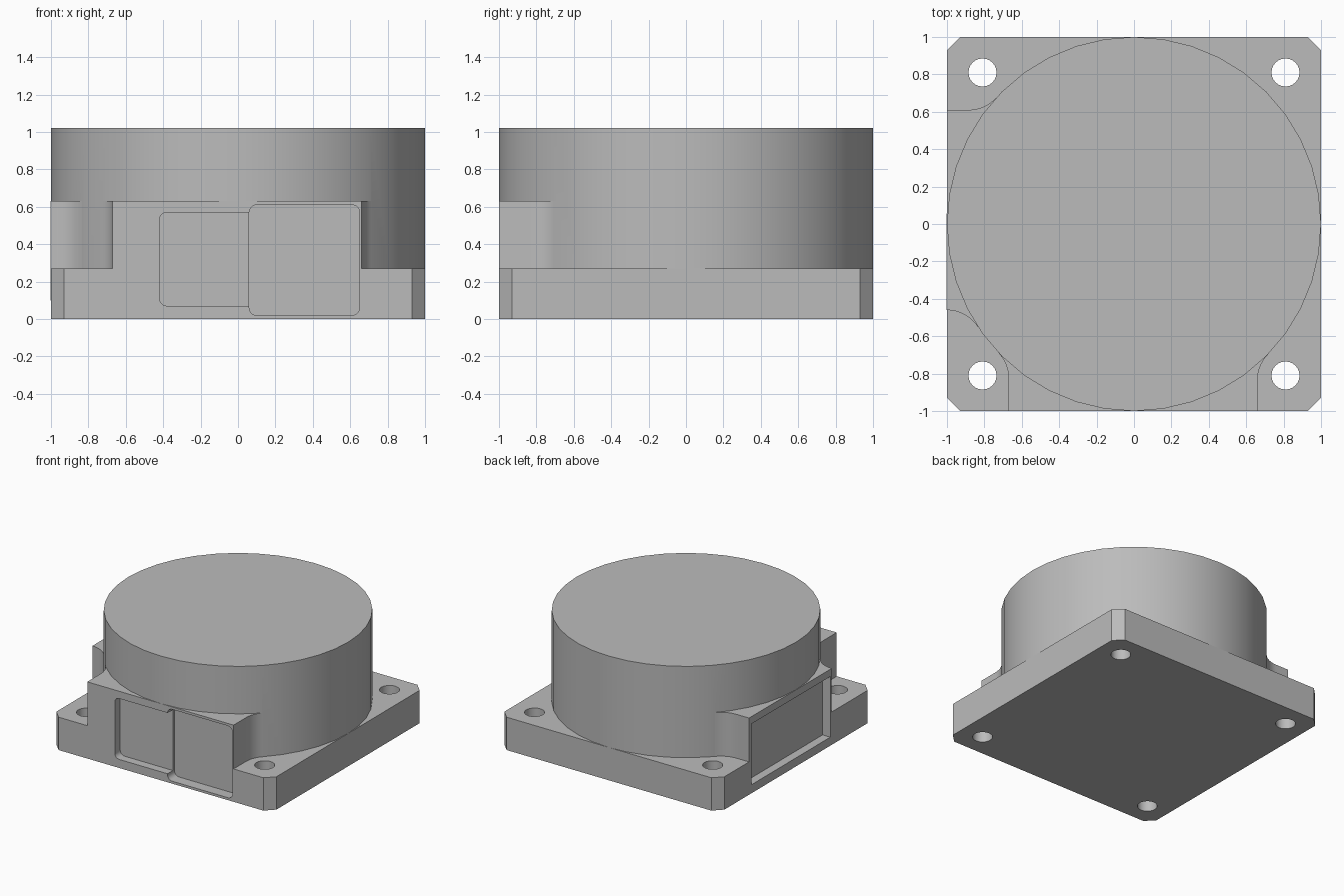
import bpy, bmesh
from math import sin, cos, atan2, sqrt, pi, radians
from mathutils import Matrix

if "Cube" in bpy.data.objects:
    bpy.data.objects.remove(bpy.data.objects["Cube"])

grey = bpy.data.materials.new("light grey")
grey.use_nodes = True
grey.diffuse_color = (0.5, 0.5, 0.5, 1)
grey.node_tree.nodes["Principled BSDF"].inputs["Base Color"].default_value = grey.diffuse_color

FILLET = 0.2


def arc(cx, cy, r, a0, a1, n):
    return [(cx + r * cos(a0 + (a1 - a0) * i / n), cy + r * sin(a0 + (a1 - a0) * i / n))
            for i in range(n + 1)]


def prism(name, outline, z0, z1, matrix=None):
    """Extrude a flat outline between two heights."""
    bm = bmesh.new()
    face = bm.faces.new([bm.verts.new((x, y, z0)) for x, y in outline])
    top = bmesh.ops.extrude_face_region(bm, geom=[face])["geom"]
    verts = [g for g in top if isinstance(g, bmesh.types.BMVert)]
    bmesh.ops.translate(bm, verts=verts, vec=(0, 0, z1 - z0))
    if matrix:
        bm.transform(matrix)
    bmesh.ops.recalc_face_normals(bm, faces=bm.faces)
    mesh = bpy.data.meshes.new(name)
    bm.to_mesh(mesh)
    bm.free()
    mesh.materials.append(grey)
    obj = bpy.data.objects.new(name, mesh)
    bpy.context.collection.objects.link(obj)
    return obj


def combine(target, other, operation):
    """Apply an exact boolean and discard the helper."""
    mod = target.modifiers.new("cut", "BOOLEAN")
    mod.operation, mod.solver, mod.object = operation, "EXACT", other
    bpy.context.view_layer.objects.active = target
    bpy.ops.object.modifier_apply(modifier=mod.name)
    bpy.data.objects.remove(other)


def rounded(x0, x1, y0, y1, r):
    corners = [(x1 - r, y1 - r), (x0 + r, y1 - r), (x0 + r, y0 + r), (x1 - r, y0 + r)]
    return [p for i, (x, y) in enumerate(corners)
            for p in arc(x, y, r, i * pi / 2, (i + 1) * pi / 2, 5)]


def connector_block(name, left, right, turn):
    """Front-facing block whose sides flare tangentially into the drum."""
    lx, rx = left - FILLET, right + FILLET
    ly, ry = (-sqrt((1 + FILLET) ** 2 - x * x) for x in (lx, rx))
    outline = arc(lx, ly, FILLET, atan2(-ly, -lx), 0, 8)
    outline += [(left, -1)] if ly > -0.99 else []
    outline += [(right, -1)] if ry > -0.99 else []
    outline += arc(rx, ry, FILLET, pi, atan2(-ry, -rx), 8) + [(0, 0)]
    return prism(name, outline, 0.1, 0.63, Matrix.Rotation(turn, 4, "Z"))


# Square flange with chamfered corners
c = 0.93
housing = prism("housing", [(c, -1), (1, -c), (1, c), (c, 1),
                            (-c, 1), (-1, c), (-1, -c), (-c, -1)], 0, 0.27)

# Round drum and the two connector blocks
drum = prism("drum", arc(0, 0, 1, 0, 2 * pi, 40)[:-1], 0.2, 1.02)
combine(housing, drum, "UNION")
combine(housing, connector_block("front_block", -0.67, 0.66, 0), "UNION")
combine(housing, connector_block("side_block", -0.61, 0.46, -pi / 2), "UNION")

# Mounting holes
for sx in (-1, 1):
    for sy in (-1, 1):
        hole = prism("hole", arc(sx * 0.81, sy * 0.81, 0.075, 0, 2 * pi, 24)[:-1], -0.1, 0.5)
        combine(housing, hole, "DIFFERENCE")

# Connector recesses, drawn upright on the front face and turned to their side
upright = Matrix.Rotation(radians(90), 4, "X")
side = Matrix.Rotation(-pi / 2, 4, "Z") @ upright
combine(housing, prism("recess", rounded(-0.42, 0.15, 0.07, 0.57, 0.04), 0.93, 1.1, upright), "DIFFERENCE")
combine(housing, prism("recess", rounded(0.06, 0.65, 0.02, 0.61, 0.04), 0.91, 1.1, upright), "DIFFERENCE")
box = [(-0.575, 0.07), (0.445, 0.07), (0.445, 0.57), (-0.575, 0.57)]
combine(housing, prism("recess", box, 0.93, 1.1, side), "DIFFERENCE")

# Smooth curved walls, sharp rims
bpy.ops.object.select_all(action="DESELECT")
housing.select_set(True)
bpy.context.view_layer.objects.active = housing
bpy.ops.object.shade_smooth_by_angle(angle=radians(30))
